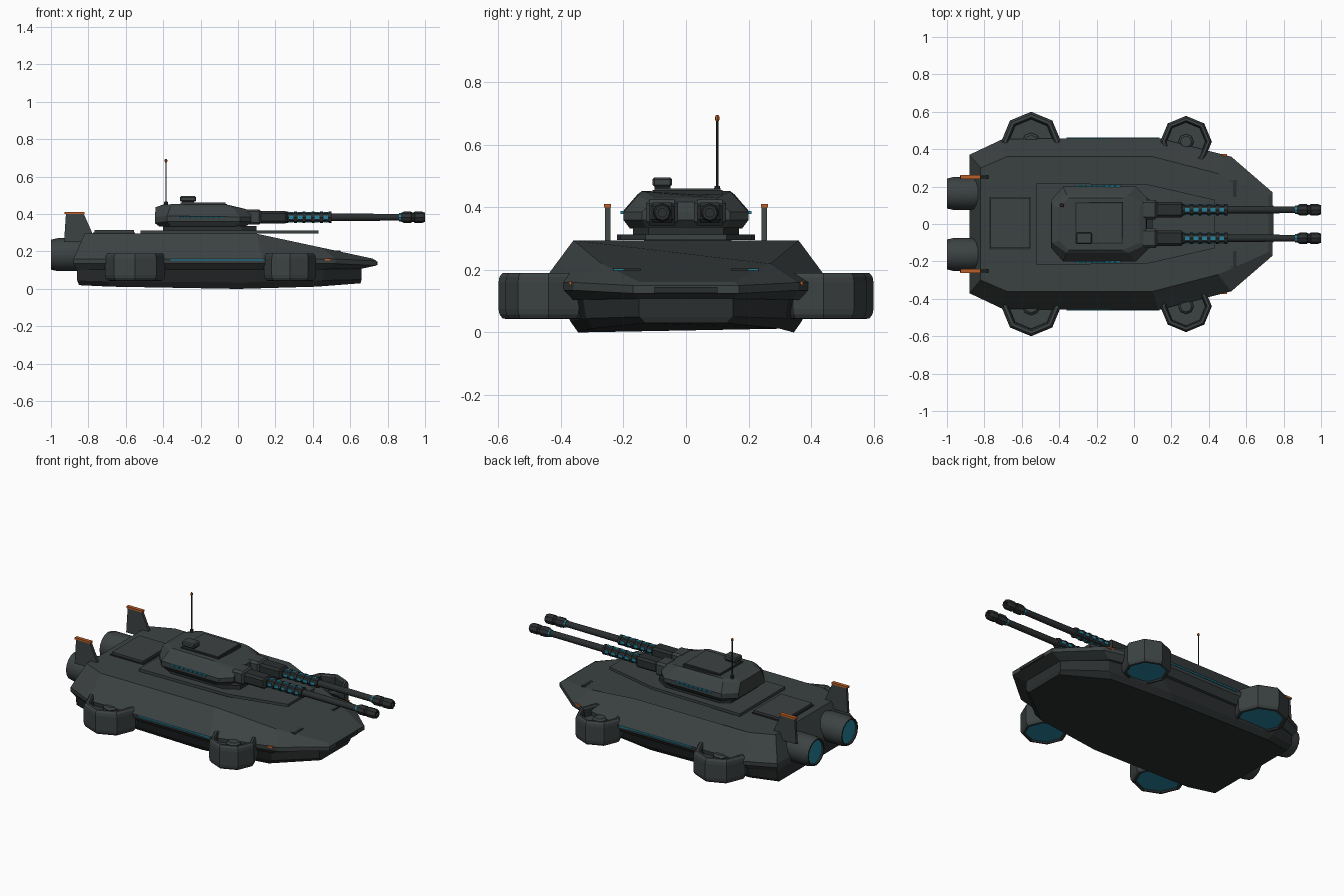
import bpy, bmesh, math
from mathutils import Vector

if "Cube" in bpy.data.objects:
    bpy.data.objects.remove(bpy.data.objects["Cube"])


def material(name, rgb):
    m = bpy.data.materials.new(name)
    m.diffuse_color = (*rgb, 1)
    m.use_nodes = True
    m.node_tree.nodes["Principled BSDF"].inputs["Base Color"].default_value = m.diffuse_color
    return m


ARMOUR = material("armour grey", (0.045, 0.054, 0.054))
DARK = material("dark metal", (0.024, 0.028, 0.029))
BLUE = material("glow blue", (0.018, 0.23, 0.34))
ORANGE = material("marker orange", (0.50, 0.115, 0.02))


def loft(name, loops, mats=(ARMOUR,), bands=None, smooth=None):
    """Skin equal-length loops; bands gives the slot for start cap, each band, end cap."""
    bm = bmesh.new()
    rings = [[bm.verts.new(p) for p in loop] for loop in loops]
    n = len(rings[0])
    bands = bands or [0] * (len(rings) + 1)
    bm.faces.new(rings[0]).material_index = bands[0]
    for k in range(len(rings) - 1):
        a, b = rings[k], rings[k + 1]
        for i in range(n):
            j = (i + 1) % n
            bm.faces.new((a[i], a[j], b[j], b[i])).material_index = bands[k + 1]
    bm.faces.new(rings[-1]).material_index = bands[-1]
    bmesh.ops.recalc_face_normals(bm, faces=bm.faces)
    me = bpy.data.meshes.new(name)
    bm.to_mesh(me)
    bm.free()
    for m in mats:
        me.materials.append(m)
    ob = bpy.data.objects.new(name, me)
    bpy.context.collection.objects.link(ob)
    if smooth:
        bpy.ops.object.select_all(action='DESELECT')
        ob.select_set(True)
        bpy.context.view_layer.objects.active = ob
        bpy.ops.object.shade_smooth_by_angle(angle=math.radians(smooth))
    return ob


def mirrored(half):
    """Close a rear-to-front half outline across y = 0."""
    return half + [(x, -y, z) for x, y, z in reversed(half)]


def plate(name, outline, z0, z1, mat=ARMOUR):
    return loft(name, [mirrored([(x, y, z) for x, y in outline]) for z in (z0, z1)], (mat,))


def box(name, lo, hi, mat=ARMOUR, bevel=0):
    (x0, y0, z0), (x1, y1, z1) = lo, hi
    ob = loft(name, [[(x0, y0, z), (x1, y0, z), (x1, y1, z), (x0, y1, z)] for z in (z0, z1)], (mat,))
    if bevel:
        mod = ob.modifiers.new("bevel", 'BEVEL')
        mod.width, mod.segments = bevel, 1
    return ob


def lathe(name, profile, centre, axis, sides, mats, bands=None, smooth=None):
    """profile: (radius, distance along axis) pairs."""
    u, v = ((0, 1, 0), (0, 0, 1)) if axis == 'X' else ((1, 0, 0), (0, 1, 0))
    u, v, c = Vector(u), Vector(v), Vector(centre)
    w = u.cross(v)
    ang = [2 * math.pi * i / sides for i in range(sides)]
    loops = [[c + w * d + (u * math.cos(a) + v * math.sin(a)) * r for a in ang] for r, d in profile]
    return loft(name, loops, mats, bands, smooth)


# Hull: undercut, belt and sloping deck
loft("upper_hull", [mirrored(h) for h in (
    [(-.86, .35, .10), (-.70, .41, .10), (.13, .42, .10), (.47, .34, .105), (.66, .15, .108)],
    [(-.88, .37, .135), (-.70, .45, .135), (.13, .455, .135), (.52, .36, .135), (.74, .17, .125)],
    [(-.88, .37, .16), (-.70, .455, .16), (.13, .46, .16), (.52, .36, .16), (.74, .17, .15)],
    [(-.82, .30, .295), (-.68, .36, .295), (.10, .36, .295), (.45, .27, .22), (.72, .15, .162)])])
loft("lower_hull", [mirrored(h) for h in (
    [(-.85, .31, .02), (-.68, .345, .012), (.0, .345, .0), (.42, .30, .012), (.655, .13, .03)],
    [(-.86, .34, .045), (-.70, .37, .04), (.05, .37, .035), (.45, .32, .045), (.66, .15, .05)],
    [(-.86, .35, .11), (-.70, .40, .11), (.13, .40, .11), (.46, .33, .11), (.66, .15, .11)])], (DARK,))
box("nose_slot", (.72, -.10, .127), (.746, .10, .146), DARK)

# Deck plates
plate("deck_plate", [(-.52, .22), (.08, .21), (.43, .13)], .296, .313)
box("engine_hatch_seam", (-.775, -.135, .29), (-.55, .145, .301), DARK)
box("engine_hatch", (-.768, -.128, .29), (-.557, .138, .314))
plate("turret_ring", [(-.40, .13), (-.34, .17), (.02, .17), (.10, .12)], .312, .337, DARK)

# Turret shell
loft("turret", [mirrored(h) for h in (
    [(-.42, .11, .333), (-.36, .18, .333), (-.02, .18, .333), (.05, .13, .338)],
    [(-.445, .125, .352), (-.38, .20, .36), (.01, .20, .36), (.07, .14, .36)],
    [(-.445, .125, .385), (-.38, .20, .39), (.01, .20, .385), (.07, .14, .385)],
    [(-.44, .10, .437), (-.36, .155, .442), (-.03, .155, .437), (.065, .11, .418)],
    [(-.40, .09, .451), (-.35, .14, .453), (-.06, .14, .451), (.03, .10, .43)])])
box("turret_hatch_seam", (-.315, -.107, .44), (-.06, .117, .455), DARK)
box("turret_hatch", (-.308, -.10, .44), (-.067, .11, .461))
box("sight_base", (-.30, -.10, .455), (-.235, -.05, .472), DARK)
box("sight", (-.31, -.107, .466), (-.225, -.045, .496), ARMOUR, .006)

# Antenna
lathe("antenna_base", [(.012, .44), (.009, .468)], (-.385, .10, 0), 'Z', 8, (DARK,))
lathe("antenna", [(.0035, .46), (.0035, .68)], (-.385, .10, 0), 'Z', 8, (DARK,))
lathe("antenna_tip", [(.005, .677), (.007, .682), (.007, .69), (.004, .695)], (-.385, .10, 0), 'Z', 8, (ORANGE,))

for s, side in ((1, "left"), (-1, "right")):
    def sbox(name, lo, hi, mat=ARMOUR, bevel=0):
        y0, y1 = sorted((s * lo[1], s * hi[1]))
        return box(f"{side}_{name}", (lo[0], y0, lo[2]), (hi[0], y1, hi[2]), mat, bevel)

    # Gun: mantlet, vented sleeve, barrel and muzzle
    gun = (0, s * .076, .383)
    sbox("mantlet", (.04, .025, .343), (.125, .128, .425), ARMOUR, .012)
    sbox("gun_cradle", (.11, .035, .35), (.265, .117, .416), DARK, .012)
    lathe(f"{side}_gun_sleeve", [(.026, .25), (.026, .50)], gun, 'X', 8, (DARK,))
    for i in range(6):
        x = .262 + i * .046
        lathe(f"{side}_sleeve_ring", [(.031, x - .008), (.031, x + .008)], gun, 'X', 8, (DARK,))
        if i < 5:
            sbox("vent_side", (x + .010, .048, .374), (x + .036, .104, .392), BLUE)
            sbox("vent_top", (x + .010, .067, .355), (x + .036, .085, .411), BLUE)
    lathe(f"{side}_barrel", [(.020, .49), (.018, .88)], gun, 'X', 12, (DARK,), smooth=40)
    lathe(f"{side}_muzzle_glow", [(.022, .862), (.022, .874)], gun, 'X', 8, (BLUE,))
    lathe(f"{side}_muzzle", [(.022, .872), (.030, .885), (.030, .925), (.026, .93), (.026, .94),
                             (.030, .945), (.030, .985), (.024, 1.0), (.014, 1.0), (.014, .96)],
          gun, 'X', 8, (DARK,))

    # Glow strips and lamps
    sbox("hull_strip", (-.36, .452, .151), (.135, .463, .160), BLUE)
    for i in range(8):
        x = -.315 + i * .031
        sbox("turret_light", (x, .196, .379), (x + .025, .209, .388), BLUE)
    sbox("headlamp", (.535, .20, .190), (.549, .23, .203), BLUE)
    sbox("headlamp_hood", (.53, .145, .19), (.548, .23, .2045), DARK)
    sbox("headlamp_bracket", (.505, .226, .185), (.548, .232, .2065), DARK)
    sbox("side_marker", (.462, .352, .152), (.497, .374, .163), ORANGE)

    # Tail fin with cap
    fin = [(-.93, .25), (-.75, .25), (-.775, .29), (-.825, .402), (-.92, .402)]
    loft(f"{side}_tail_fin", [[(x, s * y, z) for x, z in fin] for y in (.242, .259)])
    sbox("fin_cap", (-.928, .240, .400), (-.82, .262, .411), ORANGE)

    # Thruster with glowing nozzle
    lathe(f"{side}_thruster", [(.070, -.99), (.072, -1.0), (.080, -1.0), (.088, -.965), (.088, -.86), (.075, -.78)],
          (0, s * .163, .183), 'X', 16, (ARMOUR, BLUE, DARK), [1, 2, 2, 0, 0, 0, 0], 25)

    # Hover pods: octagonal rims, recessed top, glowing underside
    for end, x, r in (("rear", -.55, .16), ("front", .278, .138)):
        prof = [(.80, .052), (.84, .043), (.92, .045), (.98, .058), (1, .075), (1, .160), (.98, .178),
                (.92, .19), (.82, .19), (.78, .182), (.75, .135)]
        lathe(f"{side}_{end}_hover_pod", [(a * r, z) for a, z in prof], (x, s * .44, 0), 'Z', 8,
              (ARMOUR, BLUE, DARK), [1, 2] + [0] * 8 + [2, 0])
        lathe(f"{side}_{end}_pod_hub", [(.30 * r, .13), (.30 * r, .155), (.22 * r, .165)],
              (x, s * .44, 0), 'Z', 8, (ARMOUR,))
